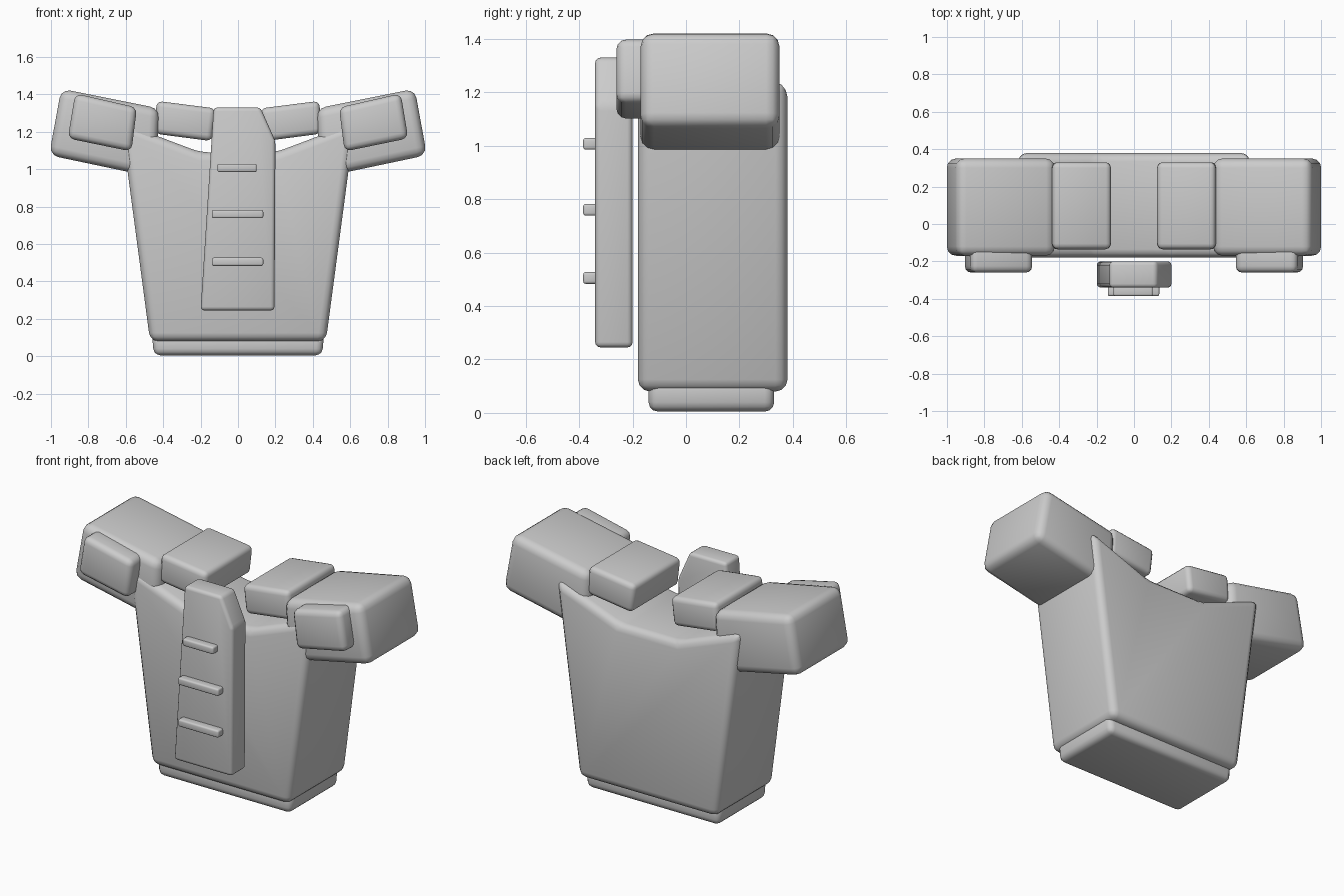
import bpy
import bmesh

cube = bpy.data.objects.get("Cube")
if cube:
    bpy.data.objects.remove(cube, do_unlink=True)

GREY = (0.6, 0.6, 0.6, 1.0)
grey = bpy.data.materials.new("plain grey")
grey.use_nodes = True
grey.diffuse_color = GREY
grey.node_tree.nodes["Principled BSDF"].inputs["Base Color"].default_value = GREY


def slab(name, outline, front, back, bevel, flip=1):
    """Extrude an x-z outline from front to back and round its edges."""
    bm = bmesh.new()
    face = bm.faces.new([bm.verts.new((x * flip, front, z)) for x, z in outline])
    grown = bmesh.ops.extrude_face_region(bm, geom=[face])["geom"]
    for v in grown:
        if isinstance(v, bmesh.types.BMVert):
            v.co.y = back
    bmesh.ops.recalc_face_normals(bm, faces=bm.faces)
    mesh = bpy.data.meshes.new(name)
    bm.to_mesh(mesh)
    bm.free()
    obj = bpy.data.objects.new(name, mesh)
    bpy.context.collection.objects.link(obj)
    mesh.materials.append(grey)
    mod = obj.modifiers.new("rounded edges", "BEVEL")
    mod.width = bevel
    mod.segments = 3
    mod.limit_method = "ANGLE"
    mod.angle_limit = 0.3
    bpy.ops.object.select_all(action="DESELECT")
    obj.select_set(True)
    bpy.context.view_layer.objects.active = obj
    bpy.ops.object.modifier_apply(modifier=mod.name)
    bpy.ops.object.shade_smooth_by_angle(angle=0.6)
    return obj


# Torso shell with a scooped neckline, and the waist rim under it
slab("torso", [(-0.47, 0.08), (0.47, 0.08), (0.625, 1.25), (0.2, 1.09),
               (-0.2, 1.09), (-0.625, 1.25)], -0.18, 0.38, 0.045)
slab("waist_rim", [(-0.45, 0.005), (0.45, 0.005), (0.46, 0.12), (-0.46, 0.12)],
     -0.14, 0.33, 0.035)

# Shoulder guards, their front pouches and the collar straps
for side, flip in (("left", 1), ("right", -1)):
    slab(side + "_shoulder_guard", [(0.42, 1.325), (0.945, 1.43), (1.01, 1.075),
                                    (0.44, 0.955)], -0.17, 0.35, 0.05, flip)
    slab(side + "_shoulder_pouch", [(0.54, 1.33), (0.87, 1.405), (0.91, 1.165),
                                    (0.57, 1.095)], -0.26, -0.1, 0.035, flip)
    slab(side + "_collar_strap", [(0.12, 1.325), (0.435, 1.365), (0.445, 1.19),
                                  (0.14, 1.15)], -0.135, 0.33, 0.03, flip)

# Chest plate with one slanted edge and a clipped top corner
slab("chest_plate", [(-0.2, 0.245), (0.195, 0.245), (0.2, 1.15), (0.12, 1.33),
                     (-0.13, 1.33)], -0.34, -0.2, 0.02)

# Raised bars across the chest plate
for i, (z, x0, x1) in enumerate([(0.505, -0.14, 0.135), (0.76, -0.14, 0.135),
                                 (1.007, -0.11, 0.1)]):
    slab("chest_bar_%d" % (i + 1), [(x0, z - 0.022), (x1, z - 0.022),
                                    (x1, z + 0.022), (x0, z + 0.022)],
         -0.385, -0.33, 0.01)
